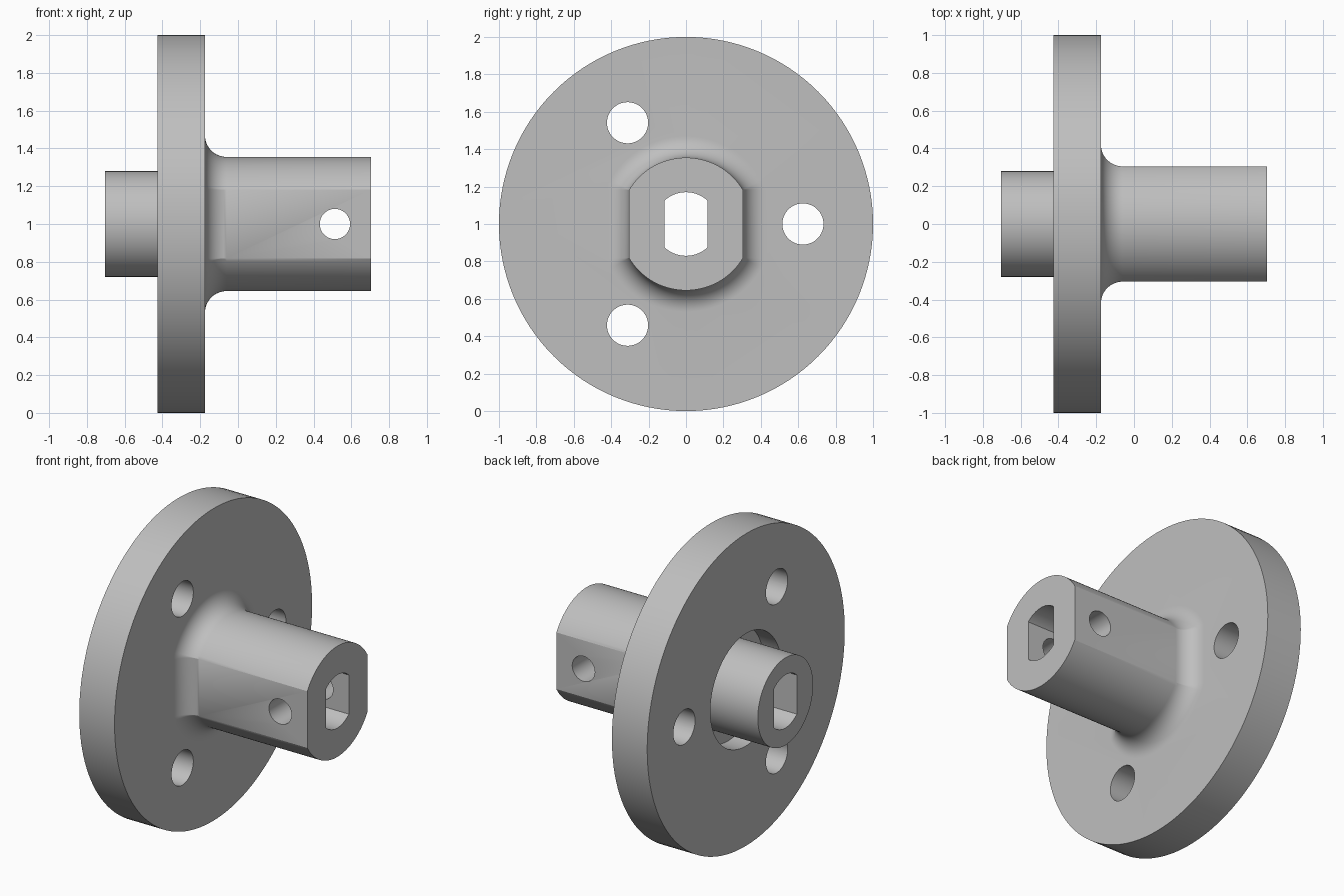
import bpy, bmesh
from math import pi, cos, sin, sqrt, acos, radians

if "Cube" in bpy.data.objects:
    bpy.data.objects.remove(bpy.data.objects["Cube"], do_unlink=True)

AXIS_Z = 1.0            # height of the shaft axis
DISC_BACK, DISC_FRONT = -0.425, -0.175
BOSS_END, HUB_END = -0.705, 0.705

steel = bpy.data.materials.new("grey metal")
steel.use_nodes = True
grey = (0.52, 0.52, 0.52, 1)
steel.diffuse_color = grey
steel.node_tree.nodes["Principled BSDF"].inputs["Base Color"].default_value = grey


def circle(x, r, y=0, z=0, n=128):
    """Ring of points facing x."""
    return [(x, y + r * cos(2 * pi * i / n), AXIS_Z + z + r * sin(2 * pi * i / n))
            for i in range(n)]


def flat_circle(x, r, half, grow=0.0, n=40, fan=8):
    """Circle with two flats at y = +-half, offset outwards by grow."""
    a, s = acos(half / r), sqrt(r * r - half * half)
    pts = []
    for sign in (1, -1):
        for i in range(fan):                      # round the first corner
            t = a * i / fan
            pts.append((sign * (half + grow * cos(t)), sign * (s + grow * sin(t))))
        for i in range(n + 1):                    # arc between the corners
            t = a + (pi - 2 * a) * i / n
            pts.append((sign * (r + grow) * cos(t), sign * (r + grow) * sin(t)))
        for i in range(1, fan + 1):               # round the second corner
            t = pi - a + a * i / fan
            pts.append((sign * (-half + grow * cos(t)), sign * (s + grow * sin(t))))
    return [(x, y, AXIS_Z + z) for y, z in pts]


def loft(name, rings):
    """Closed solid through a series of rings with equal point counts."""
    bm = bmesh.new()
    loops = [[bm.verts.new(p) for p in ring] for ring in rings]
    n = len(loops[0])
    for a, b in zip(loops, loops[1:]):
        for i in range(n):
            j = (i + 1) % n
            bm.faces.new((a[i], a[j], b[j], b[i]))
    bm.faces.new(loops[0])
    bm.faces.new(loops[-1])
    bmesh.ops.remove_doubles(bm, verts=bm.verts, dist=1e-5)
    bmesh.ops.recalc_face_normals(bm, faces=bm.faces)
    mesh = bpy.data.meshes.new(name)
    bm.to_mesh(mesh)
    bm.free()
    mesh.materials.append(steel)
    obj = bpy.data.objects.new(name, mesh)
    bpy.context.collection.objects.link(obj)
    return obj


def combine(target, tool, operation):
    """Apply a boolean and discard the tool."""
    tool.hide_render = True
    mod = target.modifiers.new(operation, 'BOOLEAN')
    mod.operation, mod.solver, mod.object = operation, 'EXACT', tool
    bpy.context.view_layer.objects.active = target
    bpy.ops.object.modifier_apply(modifier=mod.name)
    bpy.data.objects.remove(tool, do_unlink=True)


# Disc with rear boss standing in a round recess
recess_floor = DISC_BACK + 0.125
profile = [(BOSS_END, 0.28), (recess_floor, 0.28), (recess_floor, 0.36),
           (DISC_BACK, 0.36), (DISC_BACK, 1.0), (DISC_FRONT, 1.0)]
flange = loft("flange_coupling", [circle(x, r) for x, r in profile])

# Hub with two flats and a filleted foot
R, FLAT, FILLET, STEPS = 0.355, 0.305, 0.115, 12
rings = [flat_circle(DISC_FRONT - 0.04, R, FLAT, FILLET)]
for k in range(STEPS + 1):
    t = pi / 2 * k / STEPS
    rings.append(flat_circle(DISC_FRONT + FILLET * (1 - cos(t)), R, FLAT,
                             FILLET * (1 - sin(t))))
rings.append(flat_circle(HUB_END, R, FLAT))
combine(flange, loft("hub", rings), 'UNION')

# Double-flat bore through the whole part
combine(flange, loft("bore", [flat_circle(x, 0.17, 0.115) for x in (-1, 1)]), 'DIFFERENCE')

# Three mounting holes around the disc
for k in range(3):
    t = 2 * pi * k / 3
    hole = loft("mount_hole", [circle(x, 0.11, 0.625 * cos(t), 0.625 * sin(t), 64)
                               for x in (DISC_BACK - 0.1, DISC_FRONT + 0.1)])
    combine(flange, hole, 'DIFFERENCE')

# Cross pin hole through the hub flats
pin = loft("pin_hole", [[(0.513 + 0.08 * cos(2 * pi * i / 64), y, AXIS_Z + 0.08 * sin(2 * pi * i / 64))
                         for i in range(64)] for y in (-0.5, 0.5)])
combine(flange, pin, 'DIFFERENCE')

# Smooth round surfaces, sharp machined edges
bpy.ops.object.select_all(action='DESELECT')
flange.select_set(True)
bpy.context.view_layer.objects.active = flange
bpy.ops.object.shade_smooth_by_angle(angle=radians(25))
